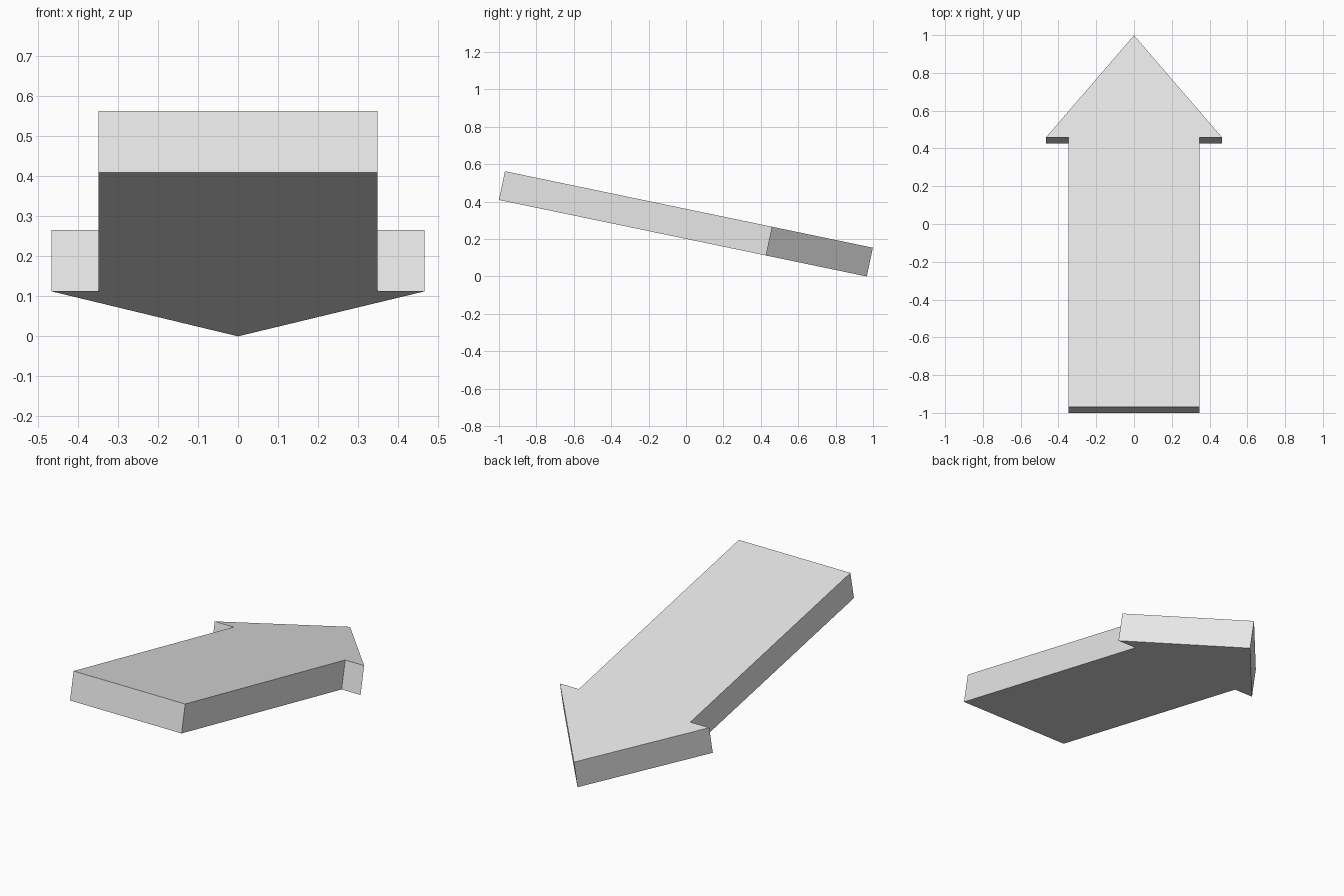
import bpy, bmesh, math
from mathutils import Matrix

if "Cube" in bpy.data.objects:
    bpy.data.objects.remove(bpy.data.objects["Cube"])

SHAFT, HEAD = 0.348, 0.466        # half widths
LENGTH, SHOULDER = 2.009, 1.457   # distances along the arrow from its tail
THICK = 0.157
TILT = math.atan2(0.409, 1.967)   # tip points downwards

# Arrow outline, right half then mirrored left half
right = [(SHAFT, 0), (SHAFT, SHOULDER), (HEAD, SHOULDER)]
outline = right + [(0, LENGTH)] + [(-x, y) for x, y in reversed(right)]

# Extrude the outline into a slab
bm = bmesh.new()
face = bm.faces.new([bm.verts.new((x, y, 0)) for x, y in outline])
new = bmesh.ops.extrude_face_region(bm, geom=[face])["geom"]
bmesh.ops.translate(bm, vec=(0, 0, THICK),
                    verts=[v for v in new if isinstance(v, bmesh.types.BMVert)])
bmesh.ops.recalc_face_normals(bm, faces=bm.faces)

# Tilt the slab, tail raised, tip resting on the ground
bm.transform(Matrix.Translation((0, -1, 0.409)) @ Matrix.Rotation(-TILT, 4, 'X'))

mesh = bpy.data.meshes.new("arrow")
bm.to_mesh(mesh)
bm.free()

# Single plain grey
grey = bpy.data.materials.new("light grey")
grey.diffuse_color = (0.8, 0.8, 0.8, 1)
grey.use_nodes = True
grey.node_tree.nodes["Principled BSDF"].inputs["Base Color"].default_value = grey.diffuse_color
mesh.materials.append(grey)

bpy.context.collection.objects.link(bpy.data.objects.new("arrow", mesh))
